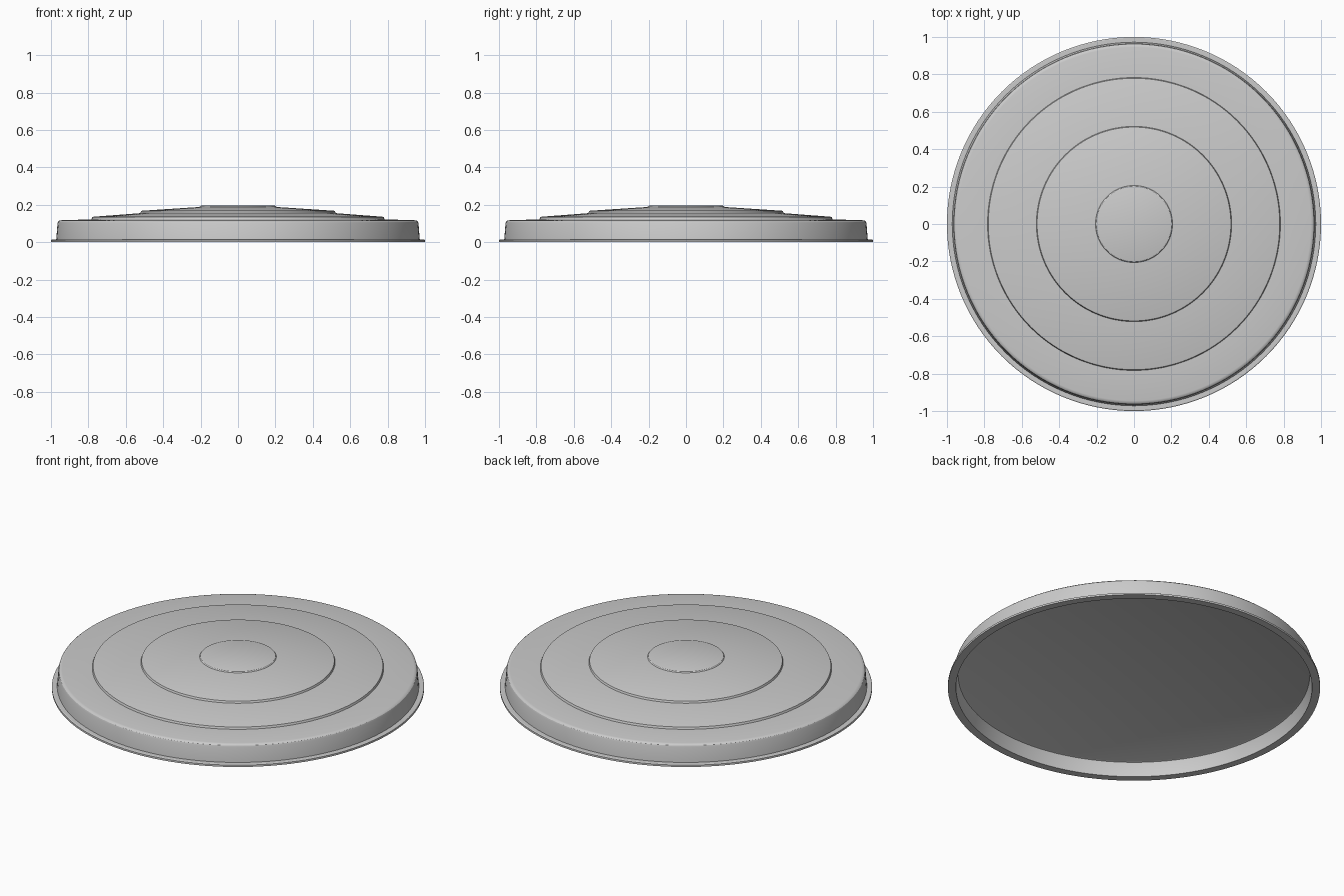
import bpy, bmesh, math

if "Cube" in bpy.data.objects:
    bpy.data.objects.remove(bpy.data.objects["Cube"])

SEGMENTS = 128

# Half cross-section (radius, height): stepped top, side wall, rim flange, hollow underside
PROFILE = [
    (0, 0.196), (0.196, 0.195), (0.202, 0.193), (0.206, 0.188),
    (0.512, 0.168), (0.518, 0.166), (0.522, 0.155),
    (0.772, 0.136), (0.779, 0.134), (0.783, 0.122),
    (0.945, 0.117), (0.955, 0.115), (0.962, 0.109), (0.965, 0.100),
    (0.972, 0.014), (0.995, 0.014), (1.0, 0.011), (1.0, 0),
    (0.957, 0), (0.948, 0.076), (0.945, 0.082), (0.938, 0.085), (0, 0.085),
]


def lathe(name, profile):
    bm = bmesh.new()
    verts = [bm.verts.new((r, 0, z)) for r, z in profile]
    edges = [bm.edges.new(pair) for pair in zip(verts, verts[1:])]
    bmesh.ops.spin(bm, geom=verts + edges, cent=(0, 0, 0), axis=(0, 0, 1),
                   angle=math.tau, steps=SEGMENTS, use_duplicate=False)
    bmesh.ops.remove_doubles(bm, verts=bm.verts, dist=0.0001)
    bmesh.ops.recalc_face_normals(bm, faces=bm.faces)
    mesh = bpy.data.meshes.new(name)
    bm.to_mesh(mesh)
    bm.free()
    obj = bpy.data.objects.new(name, mesh)
    bpy.context.collection.objects.link(obj)
    return obj


# Round lid with stepped crown
lid = lathe("stepped_lid", PROFILE)
bpy.context.view_layer.objects.active = lid
lid.select_set(True)
bpy.ops.object.shade_smooth_by_angle(angle=math.radians(30))
